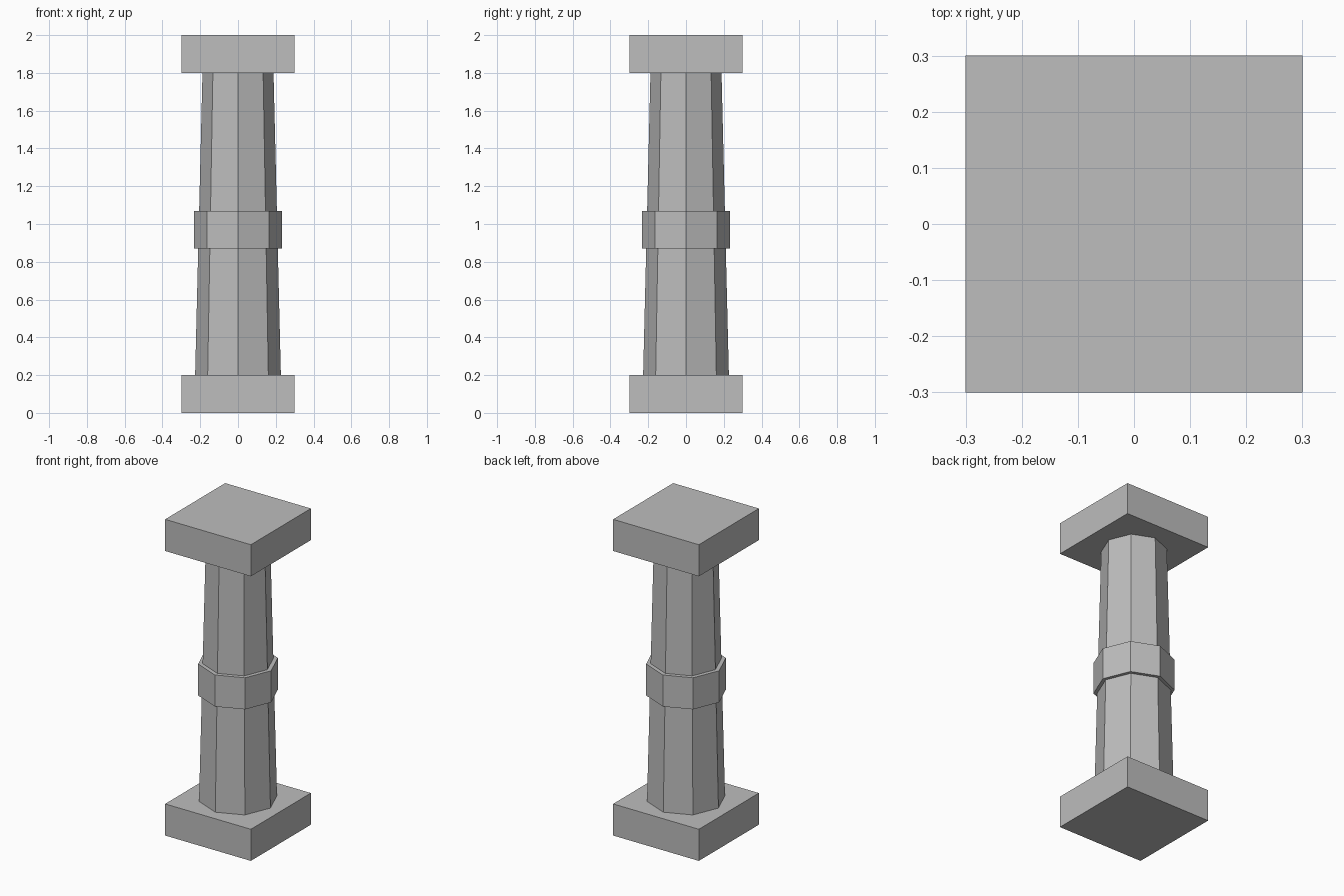
import bpy
import math

if "Cube" in bpy.data.objects:
    bpy.data.objects.remove(bpy.data.objects["Cube"], do_unlink=True)

# Plain grey stone
STONE = (0.51, 0.51, 0.51, 1.0)
stone = bpy.data.materials.new("grey_stone")
stone.use_nodes = True
stone.diffuse_color = STONE
bsdf = next(n for n in stone.node_tree.nodes if n.type == 'BSDF_PRINCIPLED')
bsdf.inputs["Base Color"].default_value = STONE


def finish(name):
    part = bpy.context.object
    part.name = name
    part.data.materials.append(stone)
    return part


def slab(name, width, bottom, top):
    bpy.ops.mesh.primitive_cube_add(size=1, location=(0, 0, (bottom + top) / 2))
    part = finish(name)
    for v in part.data.vertices:
        v.co.x *= width
        v.co.y *= width
        v.co.z *= top - bottom
    return part


def octagon(name, r_bottom, r_top, bottom, top):
    # Corners point along the x and y axes
    bpy.ops.mesh.primitive_cone_add(vertices=8, radius1=r_bottom, radius2=r_top,
                                    depth=top - bottom,
                                    location=(0, 0, (bottom + top) / 2))
    return finish(name)


# Square plinth and cap
slab("base_plinth", 0.6, 0.0, 0.2)
slab("top_cap", 0.6, 1.8, 2.0)

# Tapered shaft with a straight collar around its middle
octagon("shaft", 0.227, 0.188, 0.2, 1.8)
octagon("middle_collar", 0.232, 0.232, 0.87, 1.07)
